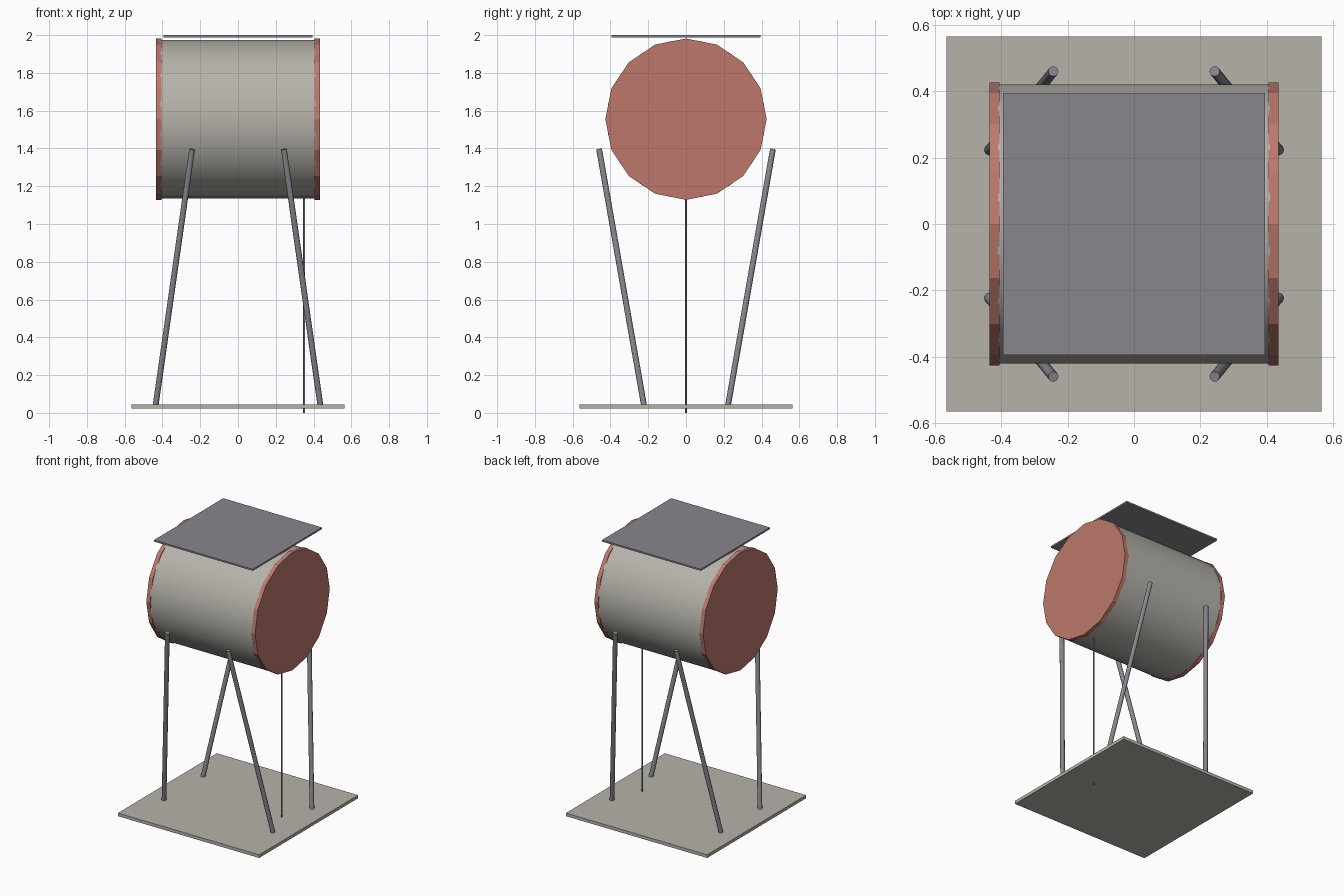
import bpy
import math
from mathutils import Vector

old = bpy.data.objects.get("Cube")
if old:
    bpy.data.objects.remove(old, do_unlink=True)


def material(name, rgb):
    mat = bpy.data.materials.new(name)
    mat.use_nodes = True
    color = (*rgb, 1)
    mat.diffuse_color = color
    mat.node_tree.nodes["Principled BSDF"].inputs["Base Color"].default_value = color
    return mat


concrete = material("warm_grey", (0.47, 0.45, 0.41))
brick = material("brick_red", (0.51, 0.19, 0.147))
steel = material("steel_grey", (0.25, 0.24, 0.27))


def finish(name, mat, smooth=False):
    obj = bpy.context.object
    obj.name = name
    obj.data.materials.append(mat)
    if smooth:
        bpy.ops.object.shade_smooth_by_angle(angle=math.radians(50))
    return obj


def slab(name, width, bottom, top, mat):
    bpy.ops.mesh.primitive_cube_add(size=1, location=(0, 0, (bottom + top) / 2))
    bpy.context.object.scale = (width, width, top - bottom)
    bpy.ops.object.transform_apply(location=False, rotation=False, scale=True)
    return finish(name, mat)


def rod(name, start, end, radius, sides, mat, smooth=True):
    a, b = Vector(start), Vector(end)
    bpy.ops.mesh.primitive_cylinder_add(
        vertices=sides, radius=radius, depth=(b - a).length, location=(a + b) / 2,
        rotation=(b - a).to_track_quat("Z", "Y").to_euler())
    return finish(name, mat, smooth)


# Ground slab and roof panel
slab("base_slab", 1.13, 0.022, 0.045, concrete)
slab("roof_panel", 0.79, 1.988, 2.0, steel)

# Horizontal drum with faceted end caps
axis_z = 1.555
rod("drum", (-0.41, 0, axis_z), (0.41, 0, axis_z), 0.42, 32, concrete)
for side, s in (("left", 1), ("right", -1)):
    rod(side + "_end_cap", (s * 0.405, 0, axis_z), (s * 0.435, 0, axis_z),
        0.427, 16, brick, smooth=False)

# Four slanted legs
for side, sx in (("left", 1), ("right", -1)):
    for end, sy in (("front", -1), ("back", 1)):
        rod(f"{end}_{side}_leg", (sx * 0.438, sy * 0.22, 0.026),
            (sx * 0.243, sy * 0.46, 1.396), 0.0155, 12, steel)

# Thin drain pipe under the drum
rod("drain_pipe", (0.35, 0, 0), (0.35, 0, 1.16), 0.005, 8, steel)
